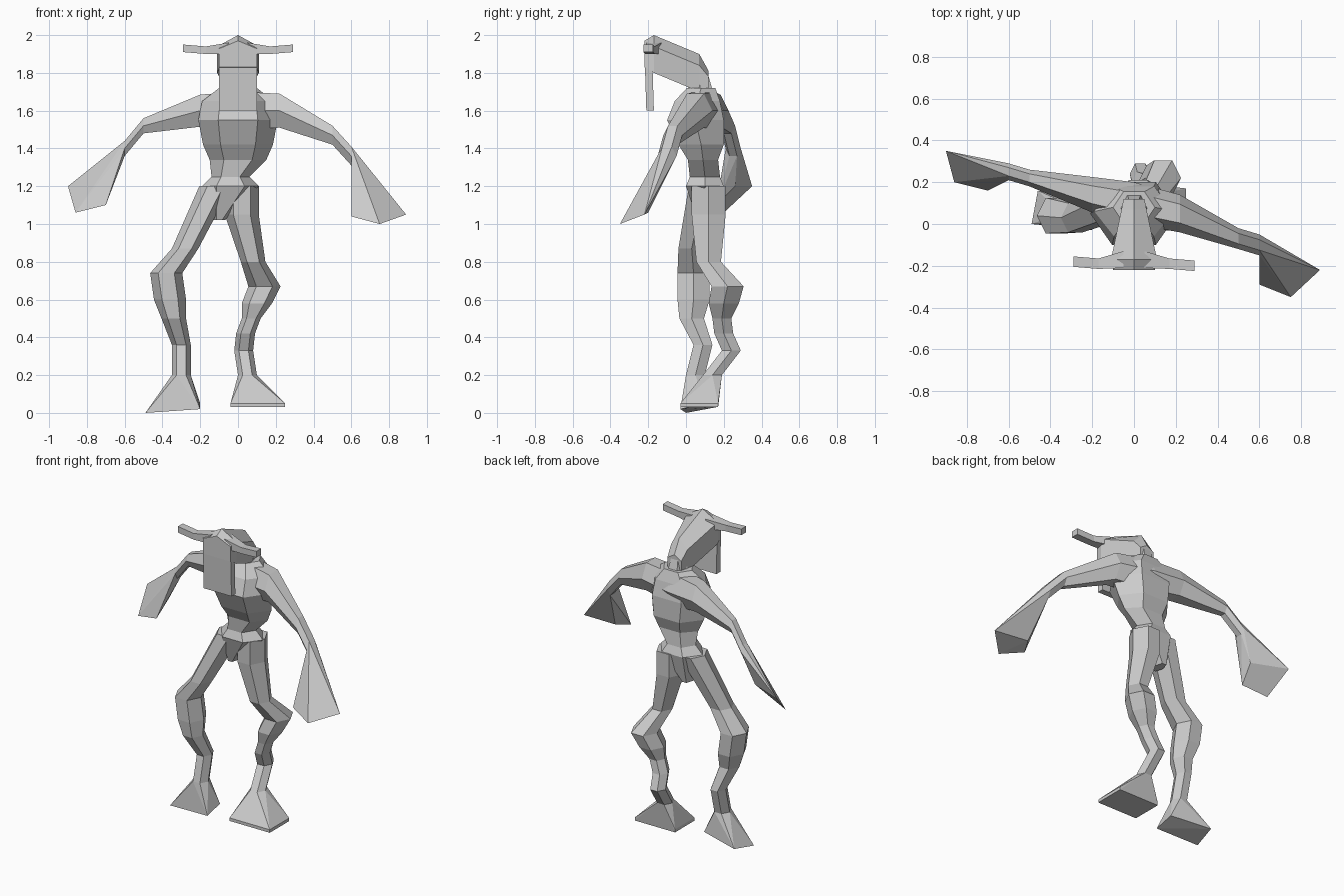
import bpy
import bmesh

default_cube = bpy.data.objects.get("Cube")
if default_cube:
    bpy.data.objects.remove(default_cube, do_unlink=True)

# One plain grey for the whole figure
grey = bpy.data.materials.new("plain grey")
grey.use_nodes = True
grey.diffuse_color = (0.6, 0.6, 0.6, 1)
shader = grey.node_tree.nodes["Principled BSDF"]
shader.inputs["Base Color"].default_value = grey.diffuse_color

# Cross-sections inside a square reaching from -1 to 1
HEXAGON = [(-1, 0), (-0.5, -1), (0.5, -1), (1, 0), (0.5, 1), (-0.5, 1)]
SQUARE = [(-1, -1), (1, -1), (1, 1), (-1, 1)]
RIDGED = [(-1, -1), (1, -1), (1, 0.4), (0, 1), (-1, 0.4)]


def finish(name, builder):
    """Turn a bmesh into a flat shaded grey object."""
    bmesh.ops.recalc_face_normals(builder, faces=builder.faces)
    mesh = bpy.data.meshes.new(name)
    builder.to_mesh(mesh)
    builder.free()
    mesh.materials.append(grey)
    part = bpy.data.objects.new(name, mesh)
    bpy.context.scene.collection.objects.link(part)


def loft(name, axis, profile, rings):
    """Skin a profile through rings of (x, y, z, width, depth) and return the end corners."""
    builder = bmesh.new()
    along = "xyz".index(axis)
    first, second = [index for index in range(3) if index != along]
    previous = None
    for *centre, width, depth in rings:
        corners = []
        for u, v in profile:
            corner = list(centre)
            corner[first] += u * width / 2
            corner[second] += v * depth / 2
            corners.append(corner)
        current = [builder.verts.new(corner) for corner in corners]
        if previous is None:
            builder.faces.new(current)
        else:
            for i in range(len(profile)):
                builder.faces.new((previous[i - 1], previous[i], current[i], current[i - 1]))
        previous = current
    builder.faces.new(previous)
    finish(name, builder)
    return corners


def limb(name, axis, joints):
    """Loft a six sided limb through joints of (x, y, z, thickness)."""
    rings = [(x, y, z, thickness, thickness) for x, y, z, thickness in joints]
    return loft(name, axis, HEXAGON, rings)


def flare(name, limb_end, tips):
    """Spread the end of a limb out to the given tips as a faceted solid."""
    builder = bmesh.new()
    for corner in limb_end + tips:
        builder.verts.new(corner)
    bmesh.ops.convex_hull(builder, input=builder.verts)
    loose = [vertex for vertex in builder.verts if not vertex.link_faces]
    bmesh.ops.delete(builder, geom=loose, context="VERTS")
    finish(name, builder)


# Torso from the crotch to the shoulders
loft("torso", "z", HEXAGON, [
    (-0.1, 0.11, 1.02, 0.06, 0.1),
    (-0.04, 0.1, 1.2, 0.3, 0.2),
    (-0.04, 0.1, 1.25, 0.2, 0.16),
    (0, 0.09, 1.34, 0.3, 0.16),
    (0, 0.08, 1.42, 0.37, 0.24),
    (0, 0.05, 1.55, 0.42, 0.3),
    (0, 0.06, 1.65, 0.38, 0.24),
    (0, 0.08, 1.72, 0.2, 0.15),
])
limb("neck", "z", [(0, 0.08, 1.64, 0.16), (0, 0.07, 1.78, 0.1)])

# Long ridged head with a hanging face plate and side horns
loft("head", "y", RIDGED, [
    (0, -0.22, 1.9, 0.2, 0.14),
    (0, -0.17, 1.9, 0.22, 0.2),
    (0, 0.07, 1.8, 0.12, 0.2),
    (0, 0.12, 1.76, 0.1, 0.1),
])
loft("face_plate", "z", SQUARE, [
    (0, -0.19, 1.6, 0.2, 0.04),
    (0, -0.2, 1.92, 0.2, 0.04),
])
for side, label in ((-1, "right"), (1, "left")):
    loft(label + "_horn", "x", SQUARE, [
        (side * 0.05, -0.17, 1.93, 0.08, 0.06),
        (side * 0.17, -0.19, 1.92, 0.05, 0.04),
        (side * 0.29, -0.19 - side * 0.01, 1.93, 0.05, 0.04),
    ])

# Left arm swings forward, right arm swings back, both end in flared hands
left_wrist = limb("left_arm", "x", [
    (0, 0.1, 1.6, 0.2),
    (0.22, 0.05, 1.6, 0.18),
    (0.5, -0.07, 1.47, 0.1),
    (0.6, -0.1, 1.36, 0.1),
])
flare("left_hand", left_wrist, [
    (0.6, -0.29, 1.04),
    (0.75, -0.35, 1),
    (0.89, -0.22, 1.05),
    (0.65, -0.2, 1.06),
])
right_wrist = limb("right_arm", "x", [
    (0, 0.1, 1.6, 0.2),
    (-0.2, 0.14, 1.6, 0.17),
    (-0.5, 0.22, 1.52, 0.08),
    (-0.6, 0.25, 1.4, 0.08),
])
flare("right_hand", right_wrist, [
    (-0.9, 0.35, 1.2),
    (-0.86, 0.2, 1.06),
    (-0.7, 0.16, 1.1),
    (-0.68, 0.26, 1.2),
])

# Crooked legs ending in wide wedge feet
right_ankle = limb("right_leg", "z", [
    (-0.12, 0.1, 1.2, 0.17),
    (-0.28, 0.03, 0.87, 0.14),
    (-0.38, 0.04, 0.74, 0.17),
    (-0.36, 0.04, 0.6, 0.17),
    (-0.34, 0.03, 0.5, 0.13),
    (-0.3, 0.09, 0.36, 0.1),
    (-0.3, 0.05, 0.2, 0.1),
])
flare("right_foot", right_ankle, [
    (-0.49, 0, 0),
    (-0.2, -0.03, 0.02),
    (-0.2, 0.1, 0.05),
    (-0.46, 0.16, 0.03),
])
left_ankle = limb("left_leg", "z", [
    (0.02, 0.12, 1.2, 0.18),
    (0.02, 0.12, 1.05, 0.18),
    (0.08, 0.12, 0.8, 0.13),
    (0.14, 0.22, 0.67, 0.17),
    (0.1, 0.2, 0.58, 0.16),
    (0.07, 0.19, 0.5, 0.1),
    (0.04, 0.2, 0.42, 0.1),
    (0.03, 0.24, 0.33, 0.1),
    (0.05, 0.14, 0.2, 0.1),
])
flare("left_foot", left_ankle, [
    (x, y, z) for x in (-0.04, 0.25) for y in (-0.03, 0.17) for z in (0.03, 0.05)
])
